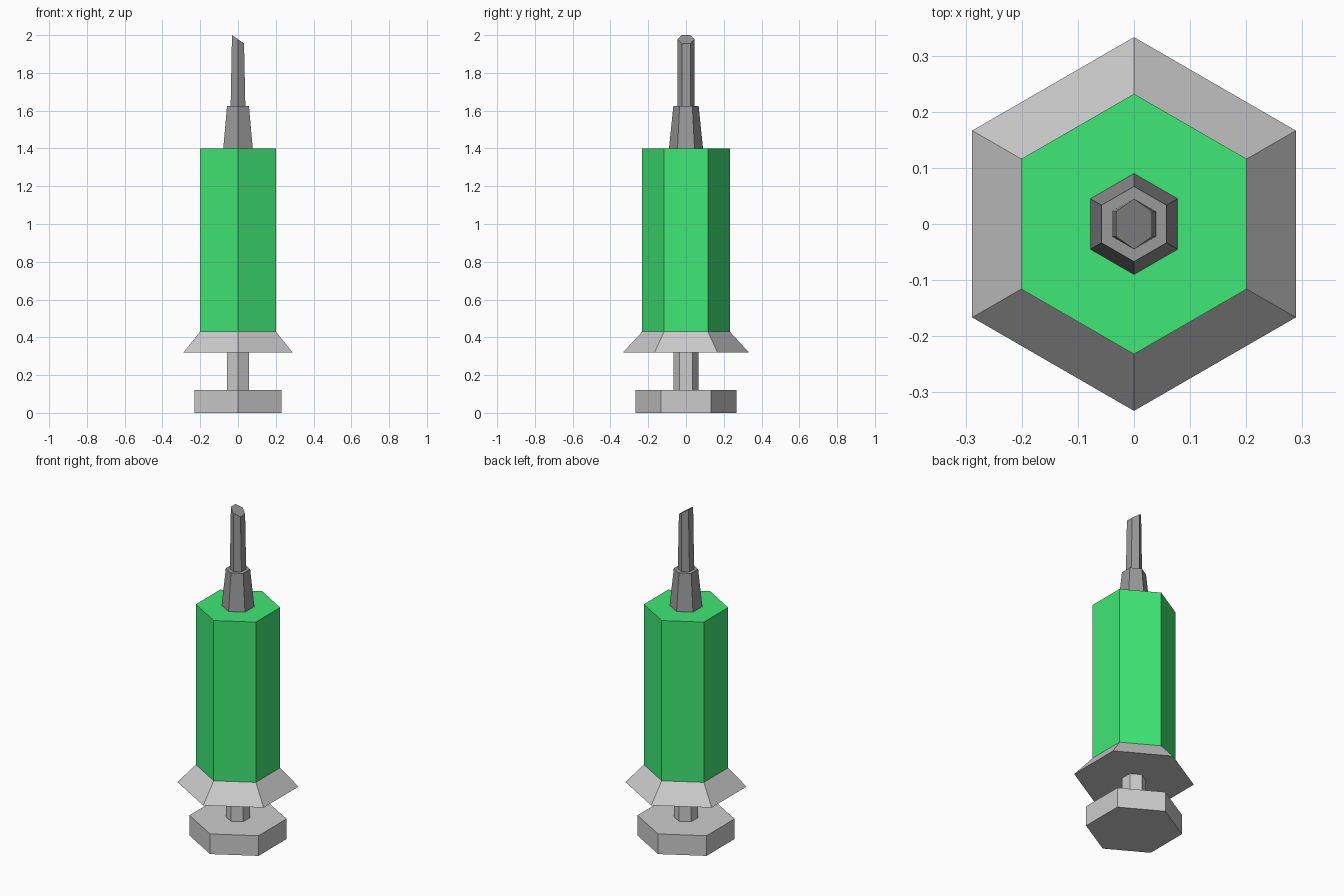
import bpy, bmesh
from math import sin, cos, tau

if "Cube" in bpy.data.objects:
    bpy.data.objects.remove(bpy.data.objects["Cube"])


def material(name, rgb):
    m = bpy.data.materials.new(name)
    m.diffuse_color = (*rgb, 1)
    m.use_nodes = True
    m.node_tree.nodes["Principled BSDF"].inputs["Base Color"].default_value = m.diffuse_color
    return m


green = material("green", (0.05, 0.80, 0.18))
dark = material("dark_grey", (0.32, 0.32, 0.32))


def hexagon(r, z, sx=1.0, dx=0.0, slope=0.0):
    """Six-sided ring with corners on the y axis, optionally squeezed and tilted."""
    ring = []
    for i in range(6):
        a = tau * (i / 6 + 0.25)
        x = r * cos(a) * sx + dx
        ring.append((x, r * sin(a), z + slope * x))
    return ring


def loft(name, rings, mat=None):
    """Closed solid running through a stack of rings."""
    bm = bmesh.new()
    loops = [[bm.verts.new(p) for p in ring] for ring in rings]
    for lo, hi in zip(loops, loops[1:]):
        for i in range(6):
            j = (i + 1) % 6
            bm.faces.new((lo[i], lo[j], hi[j], hi[i]))
    bm.faces.new(loops[0][::-1])
    bm.faces.new(loops[-1])
    mesh = bpy.data.meshes.new(name)
    bm.to_mesh(mesh)
    bm.free()
    obj = bpy.data.objects.new(name, mesh)
    bpy.context.collection.objects.link(obj)
    if mat:
        mesh.materials.append(mat)
    return obj


# Plunger: thumb rest and rod
loft("plunger_thumb_rest", [hexagon(0.267, 0), hexagon(0.267, 0.122)])
loft("plunger_rod", [hexagon(0.067, 0.122), hexagon(0.067, 0.32)])

# Flared finger flange below the barrel
loft("finger_flange", [hexagon(0.333, 0.32), hexagon(0.232, 0.43)])

# Barrel
loft("barrel", [hexagon(0.232, 0.43), hexagon(0.232, 1.40)], green)

# Tapered nozzle and needle with a slanted tip
loft("nozzle", [hexagon(0.09, 1.40), hexagon(0.067, 1.625)], dark)
loft("needle", [hexagon(0.045, 1.625),
                hexagon(0.045, 1.978, sx=0.82, slope=-0.69)], dark)
